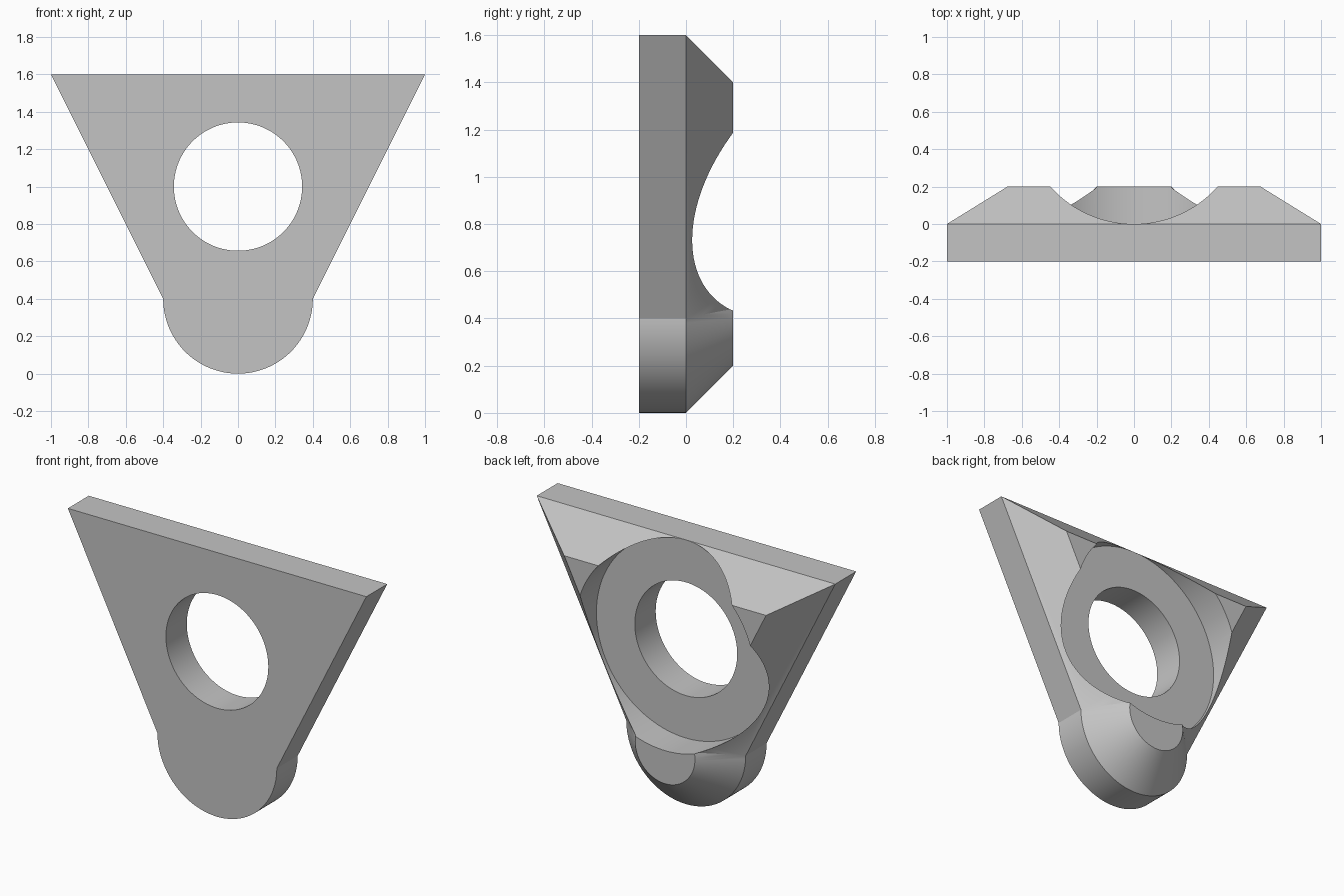
import bpy
import bmesh
from math import sin, cos, pi, radians

default_cube = bpy.data.objects.get("Cube")
if default_cube:
    bpy.data.objects.remove(default_cube, do_unlink=True)

grey = bpy.data.materials.new("plain grey")
grey.use_nodes = True
colour = (0.55, 0.55, 0.55, 1)
grey.diffuse_color = colour
grey.node_tree.nodes["Principled BSDF"].inputs["Base Color"].default_value = colour

FRONT, MIDDLE, BACK = -0.2, 0.0, 0.2
CHAMFER = 0.2
TOP, LOBE_Z, HOLE_Z = 1.6, 0.4, 1.0


def loft(name, rings):
    """Closed solid through (y, outline) rings, each outline a list of (x, z)."""
    bm = bmesh.new()
    loops = [[bm.verts.new((x, y, z)) for x, z in outline] for y, outline in rings]
    n = len(loops[0])
    for a, b in zip(loops, loops[1:]):
        for i in range(n):
            j = (i + 1) % n
            bm.faces.new((a[i], a[j], b[j], b[i]))
    bm.faces.new(loops[0])
    bm.faces.new(loops[-1])
    bmesh.ops.recalc_face_normals(bm, faces=bm.faces)
    mesh = bpy.data.meshes.new(name)
    bm.to_mesh(mesh)
    bm.free()
    mesh.materials.append(grey)
    obj = bpy.data.objects.new(name, mesh)
    bpy.context.collection.objects.link(obj)
    return obj


def circle(radius, z, n=128, turn=0.0):
    angles = [2 * pi * (i + turn) / n for i in range(n)]
    return [(radius * cos(a), z + radius * sin(a)) for a in angles]


def trapezoid(inset):
    """Tapered outline with its top and slanted sides moved inward."""
    shift = inset * 1.25 ** 0.5
    top = TOP - inset
    low_x = 0.4 - shift
    top_x = low_x + (top - LOBE_Z) / 2
    return [(-low_x, LOBE_Z), (low_x, LOBE_Z), (top_x, top), (-top_x, top)]


def combine(target, tool, operation):
    mod = target.modifiers.new(operation.lower(), "BOOLEAN")
    mod.operation = operation
    mod.solver = "EXACT"
    mod.object = tool
    bpy.context.view_layer.objects.active = target
    bpy.ops.object.modifier_apply(modifier=mod.name)
    bpy.data.objects.remove(tool, do_unlink=True)


# Tapered plate with bevelled back edges
plate = loft("bracket_plate", [(FRONT, trapezoid(0)), (MIDDLE, trapezoid(0)),
                               (BACK, trapezoid(CHAMFER))])

# Round lobe at the foot, bevelled to match
lobe = loft("round_foot", [(FRONT, circle(0.4, LOBE_Z)), (MIDDLE, circle(0.4, LOBE_Z)),
                           (BACK, circle(0.4 - CHAMFER, LOBE_Z))])
combine(plate, lobe, "UNION")

# Wide recess in the back, down to mid thickness
recess_outline = circle(0.6, HOLE_Z, turn=0.5)
recess = loft("recess_cutter", [(MIDDLE, recess_outline), (0.5, recess_outline)])
combine(plate, recess, "DIFFERENCE")

# Through hole
hole_outline = circle(0.343, HOLE_Z)
hole = loft("hole_cutter", [(-0.5, hole_outline), (0.5, hole_outline)])
combine(plate, hole, "DIFFERENCE")

# Smooth the round walls, keep the edges crisp
bpy.ops.object.select_all(action="DESELECT")
plate.select_set(True)
bpy.context.view_layer.objects.active = plate
bpy.ops.object.shade_smooth_by_angle(angle=radians(20))
